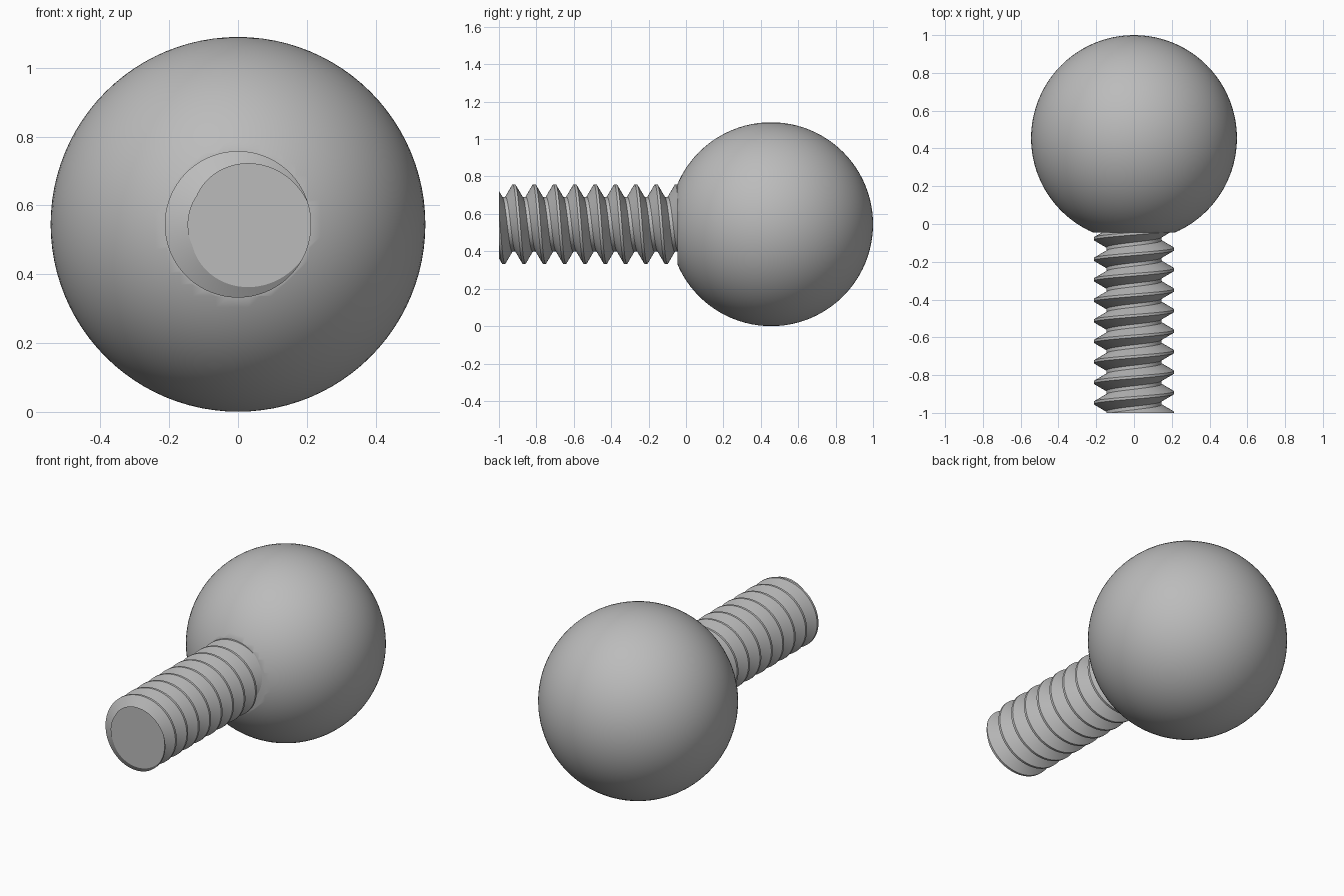
import bpy, bmesh
from math import sin, cos, pi, radians
from mathutils import Matrix

cube = bpy.data.objects.get("Cube")
if cube:
    bpy.data.objects.remove(cube, do_unlink=True)

AXIS_Z = 0.545      # height of the common axis
NECK_Y = -0.045     # where the ball is cut flat
END_Y = -1.0        # free end of the thread

steel = bpy.data.materials.new("plain_grey")
steel.use_nodes = True
grey = (0.5, 0.5, 0.5, 1)
steel.diffuse_color = grey
steel.node_tree.nodes["Principled BSDF"].inputs["Base Color"].default_value = grey


def cut(bm, y, side):
    """Remove everything beyond the plane at y on the given side and cap it."""
    res = bmesh.ops.bisect_plane(
        bm, geom=bm.verts[:] + bm.edges[:] + bm.faces[:], dist=1e-6,
        plane_co=(0, y, 0), plane_no=(0, side, 0), clear_outer=True)
    rim = [e for e in res["geom_cut"] if isinstance(e, bmesh.types.BMEdge)]
    bmesh.ops.contextual_create(bm, geom=rim)


def finish(bm, name):
    bmesh.ops.recalc_face_normals(bm, faces=bm.faces[:])
    mesh = bpy.data.meshes.new(name)
    bm.to_mesh(mesh)
    bm.free()
    mesh.materials.append(steel)
    obj = bpy.data.objects.new(name, mesh)
    bpy.context.collection.objects.link(obj)
    bpy.ops.object.select_all(action='DESELECT')
    obj.select_set(True)
    bpy.context.view_layer.objects.active = obj
    bpy.ops.object.shade_smooth_by_angle(angle=radians(30))
    return obj


# Ball with a flat face at the neck
bm = bmesh.new()
bmesh.ops.create_uvsphere(bm, u_segments=96, v_segments=48, radius=0.545,
                          matrix=Matrix.Translation((0, 0.455, AXIS_Z)))
cut(bm, NECK_Y, -1)
finish(bm, "ball")

# Right-handed screw thread: a trapezoid profile wound in a helix
PITCH, CREST, ROOT = 0.1086, 0.213, 0.1465
CREST_W, ROOT_W = PITCH / 8, PITCH / 6
profile = [(-CREST_W / 2, CREST), (CREST_W / 2, CREST),
           (PITCH / 2 - ROOT_W / 2, ROOT), (PITCH / 2 + ROOT_W / 2, ROOT)]
SEGS, TURNS, START = 96, 13, -1.11
M = len(profile)

bm = bmesh.new()
grid = []
for i in range(SEGS):
    a = 2 * pi * i / SEGS
    row = []
    for j in range(M * TURNS):
        dy, r = profile[j % M]
        y = START + PITCH * (j // M - i / SEGS) + dy
        row.append(bm.verts.new((r * cos(a), y, AXIS_Z + r * sin(a))))
    grid.append(row)
for i in range(SEGS):
    # the last column joins the first one a full turn further back
    shift = M if i == SEGS - 1 else 0
    nxt = grid[(i + 1) % SEGS]
    for j in range(shift, M * TURNS - 1):
        bm.faces.new((grid[i][j], grid[i][j + 1],
                      nxt[j + 1 - shift], nxt[j - shift]))
cut(bm, END_Y, -1)
cut(bm, NECK_Y + 0.005, 1)
finish(bm, "threaded_shank")
